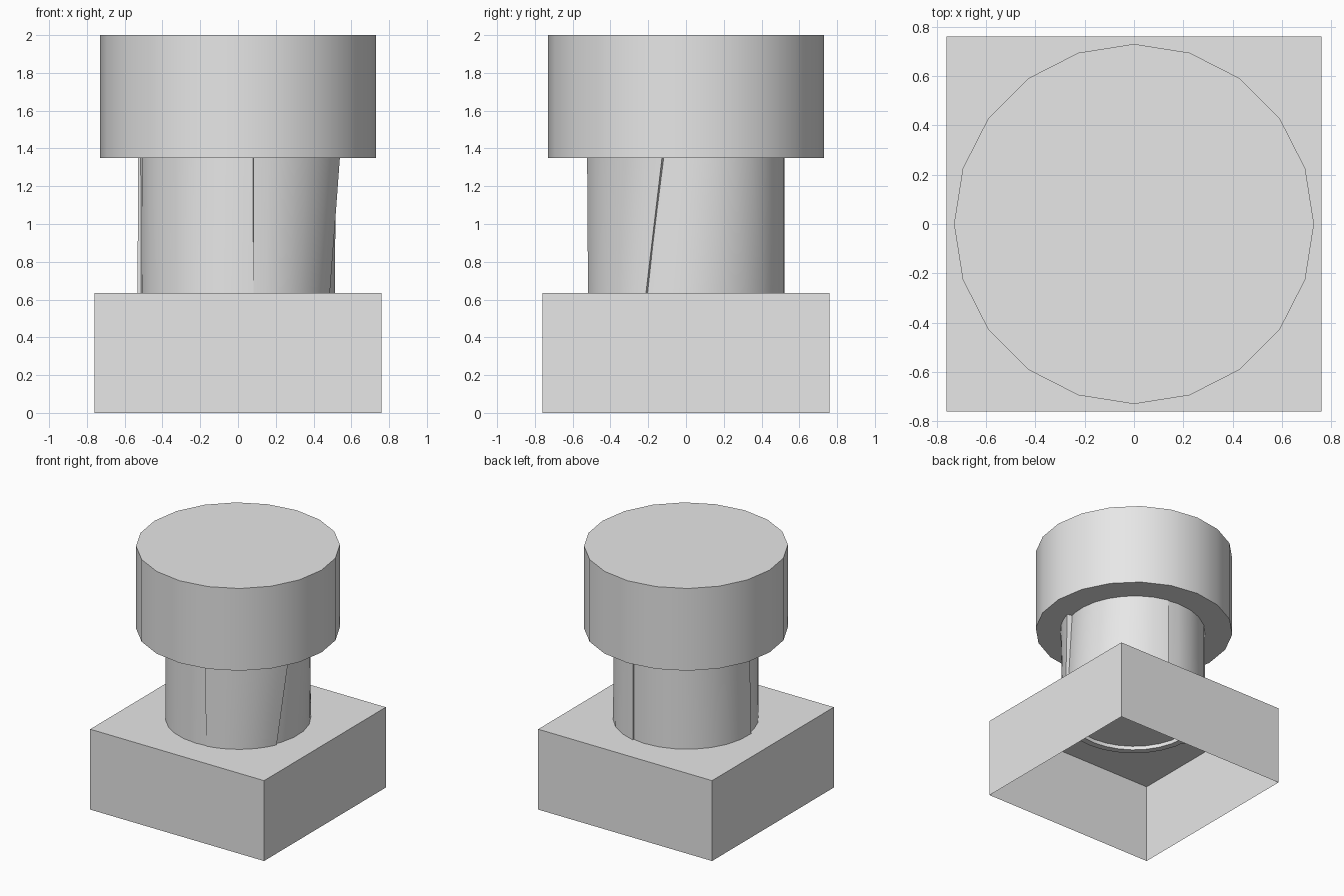
import bpy, bmesh
from math import radians, cos, sin

cube = bpy.data.objects.get("Cube")
if cube:
    bpy.data.objects.remove(cube, do_unlink=True)

GREY = (0.8, 0.8, 0.8, 1)
grey = bpy.data.materials.new("light_grey")
grey.use_nodes = True
grey.diffuse_color = GREY
grey.node_tree.nodes["Principled BSDF"].inputs["Base Color"].default_value = GREY


def make_object(name, bm, smooth=False):
    bmesh.ops.recalc_face_normals(bm, faces=bm.faces)
    mesh = bpy.data.meshes.new(name)
    bm.to_mesh(mesh)
    bm.free()
    mesh.materials.append(grey)
    obj = bpy.data.objects.new(name, mesh)
    bpy.context.collection.objects.link(obj)
    if smooth:
        bpy.ops.object.select_all(action='DESELECT')
        obj.select_set(True)
        bpy.context.view_layer.objects.active = obj
        bpy.ops.object.shade_smooth_by_angle(angle=radians(30))
    return obj


# Square base: thin shell, open underneath
SIDE, BASE_TOP = 0.76, 0.635
bm = bmesh.new()
bmesh.ops.create_cube(bm, size=2)
for v in bm.verts:
    v.co = (v.co.x * SIDE, v.co.y * SIDE, BASE_TOP if v.co.z > 0 else 0)
bm.normal_update()
bottom = [f for f in bm.faces if f.normal.z < -0.9]
bmesh.ops.delete(bm, geom=bottom, context='FACES_ONLY')
base = make_object("base", bm)

# Round head: closed twenty-sided drum
HEAD_BOTTOM, HEAD_TOP = 1.35, 2.0
bm = bmesh.new()
bmesh.ops.create_cone(bm, cap_ends=True, segments=20, radius1=0.73, radius2=0.73,
                      depth=HEAD_TOP - HEAD_BOTTOM)
bmesh.ops.translate(bm, verts=bm.verts, vec=(0, 0, (HEAD_TOP + HEAD_BOTTOM) / 2))
make_object("head", bm, smooth=True)


# Shaft: four curved staves whose edges overlap
def stave(name, low, high, steps=8, thick=0.05):
    """low and high: start angle, end angle, start radius, end radius."""
    bm = bmesh.new()
    rings = []
    for i in range(steps + 1):
        t = i / steps
        ring = []
        for (a0, a1, r0, r1), z in ((low, 0.605), (high, 1.37)):
            a = radians(a0 + (a1 - a0) * t)
            outer = r0 + (r1 - r0) * t
            pair = [bm.verts.new((r * cos(a), r * sin(a), z)) for r in (outer, outer - thick)]
            ring += pair if z < 1 else pair[::-1]
        rings.append(ring)
    for a, b in zip(rings, rings[1:]):
        for k in range(4):
            m = (k + 1) % 4
            bm.faces.new((a[k], a[m], b[m], b[k]))
    bm.faces.new(rings[0])
    bm.faces.new(rings[-1])
    make_object(name, bm, smooth=True)


stave("front_stave", (-81, -24, 0.525, 0.53), (-81, -13, 0.53, 0.555))
stave("right_stave", (-32, 79, 0.51, 0.53), (-22, 79, 0.515, 0.525))
stave("back_stave", (76, 186, 0.52, 0.535), (76, 184, 0.52, 0.53))
stave("left_stave", (181, 282, 0.52, 0.52), (179, 284, 0.52, 0.515))
